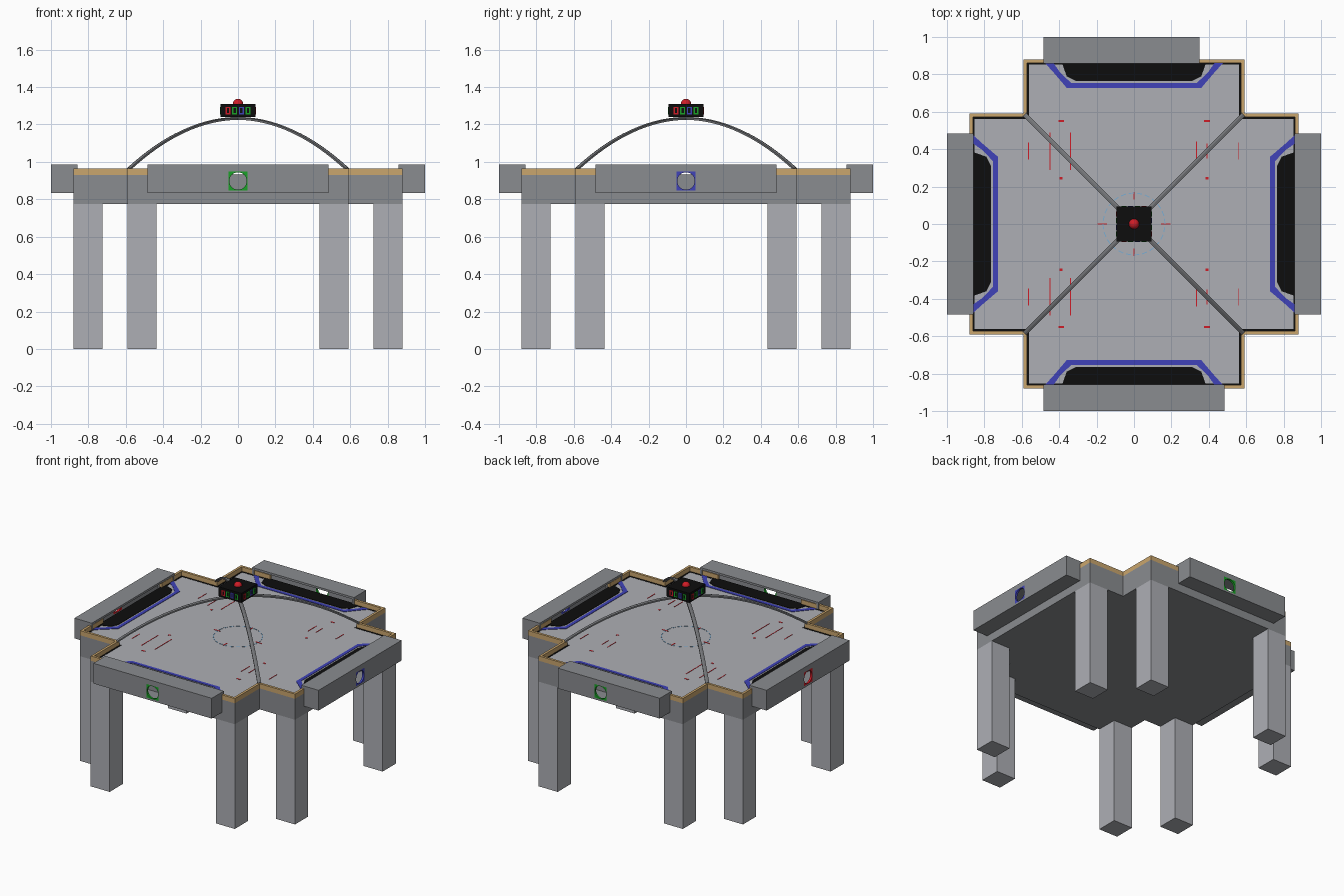
import bpy, bmesh, math
from mathutils import Matrix, Vector

if "Cube" in bpy.data.objects:
    bpy.data.objects.remove(bpy.data.objects["Cube"])


def mat(name, r, g, b):
    m = bpy.data.materials.new(name)
    m.diffuse_color = (r, g, b, 1)
    m.use_nodes = True
    m.node_tree.nodes["Principled BSDF"].inputs["Base Color"].default_value = m.diffuse_color
    return m


BODY = mat("body grey", .255, .265, .28)
LIGHT = mat("light grey", .42, .43, .46)
WOOD = mat("wood", .59, .38, .155)
BLACK = mat("black", .004, .004, .004)
BLUE = mat("blue", .05, .055, .48)
RED = mat("red", .62, .012, .02)
GREEN = mat("green", .01, .36, .02)
STEEL = mat("arch grey", .17, .175, .185)
SKY = mat("pale blue", .2, .42, .65)

W, H, G = .88, .59, .34          # arm reach, arm half width, goal half gap
FLOOR, TOP = .775, .93           # underside and playing surface


def finish(name, bm, *mats):
    bmesh.ops.recalc_face_normals(bm, faces=bm.faces)
    me = bpy.data.meshes.new(name)
    bm.to_mesh(me)
    bm.free()
    for m in mats:
        me.materials.append(m)
    ob = bpy.data.objects.new(name, me)
    bpy.context.collection.objects.link(ob)
    return ob


def box(bm, x0, x1, y0, y1, z0, z1, M=Matrix()):
    mid = Vector(((x0 + x1) / 2, (y0 + y1) / 2, (z0 + z1) / 2))
    S = Matrix.Diagonal((x1 - x0, y1 - y0, z1 - z0, 1))
    bmesh.ops.create_cube(bm, size=1, matrix=M @ Matrix.Translation(mid) @ S)


def prism(bm, pts, z0, z1, M=Matrix()):
    n = len(pts)
    lo = [bm.verts.new(M @ Vector((x, y, z0))) for x, y in pts]
    hi = [bm.verts.new(M @ Vector((x, y, z1))) for x, y in pts]
    bm.faces.new(lo[::-1])
    bm.faces.new(hi)
    for i in range(n):
        j = (i + 1) % n
        bm.faces.new((lo[i], lo[j], hi[j], hi[i]))


def turn(k):
    return Matrix.Rotation(k * math.pi / 2, 4, 'Z')


def plus(inset=0):
    """Plus-shaped outline, five points per arm, starting at the front."""
    w, h = W - inset, H - inset
    arm = [(-h, -w), (-G, -w), (G, -w), (h, -w), (h, -h)]
    return [tuple((turn(k) @ Vector((x, y, 0))).xy) for k in range(4) for x, y in arm]


def border(bm, a, b, z0, z1, gaps):
    for i in range(len(a)):
        if gaps and i % 5 == 1:
            continue
        j = (i + 1) % len(a)
        prism(bm, [a[i], a[j], b[j], b[i]], z0, z1)


# Plus-shaped cabinet with a lighter playing surface
bm = bmesh.new()
prism(bm, plus(), FLOOR, TOP)
table = finish("table_body", bm, BODY, LIGHT)
for p in table.data.polygons:
    p.material_index = 1 if p.normal.z > .9 else 0

# Wooden rim, open at the goals, and dark seam inside it
bm = bmesh.new()
border(bm, plus(), plus(.018), TOP, .965, True)
finish("wooden_rim", bm, WOOD)
bm = bmesh.new()
border(bm, plus(.018), plus(.028), TOP, TOP + .002, False)
finish("surface_seam", bm, BLACK)

# Eight legs
for k in range(4):
    for s, side in ((-1, "left"), (1, "right")):
        bm = bmesh.new()
        x = s * .5125
        box(bm, x - .0775, x + .0775, -W, -W + .155, 0, FLOOR, turn(k))
        finish(f"leg_{k}_{side}", bm, LIGHT)

# Goal housings: shells open towards the table, with a framed round hole
ZC, R = .898, .05
names = ("front", "right", "back", "left")
for k, ring in enumerate((GREEN, BLUE, GREEN, RED)):
    M = turn(k)
    x0, x1 = (-.35 if k == 2 else -.485), .485
    t, yi = .015, -.858
    bm = bmesh.new()
    box(bm, x0, x1, -1, yi, .985 - t, .985, M)
    box(bm, x0, x1, -1, yi, .835, .835 + t / 2, M)
    for a in (x0, x1 - t):
        box(bm, a, a + t, -1, yi, .835, .985, M)
    yo = -1 + t
    box(bm, x0, -R, -1, yo, .835, .985, M)
    box(bm, R, x1, -1, yo, .835, .985, M)
    box(bm, -R, R, -1, yo, .835, ZC - R, M)
    box(bm, -R, R, -1, yo, ZC + R, .985, M)
    finish(names[k] + "_goal_housing", bm, BODY)

    # coloured square frame round the hole
    bm = bmesh.new()
    loops = []
    for y in (-1, yo):
        for square in (True, False):
            loop = []
            for i in range(32):
                c, s = math.cos(i * math.pi / 16), math.sin(i * math.pi / 16)
                r = R / max(abs(c), abs(s)) if square else R * .93
                loop.append(bm.verts.new(M @ Vector((r * c, y, ZC + r * s))))
            loops.append(loop)
    for a, b in ((0, 1), (1, 3), (3, 2), (2, 0)):
        for i in range(32):
            j = (i + 1) % 32
            bm.faces.new((loops[a][i], loops[a][j], loops[b][j], loops[b][i]))
    finish(names[k] + "_goal_frame", bm, ring)

# Painted goal zones
zone = [(-.39, -.875), (-.36, -.79), (-.31, -.765), (.31, -.765), (.36, -.79), (.39, -.875)]
outer = [(-.475, -.86), (-.43, -.81), (-.36, -.728), (.36, -.728), (.43, -.81), (.475, -.86)]
inner = [(-.43, -.86), (-.395, -.81), (-.335, -.753), (.335, -.753), (.395, -.81), (.43, -.86)]
bz, bb = bmesh.new(), bmesh.new()
for k in range(4):
    prism(bz, zone, TOP, TOP + .003, turn(k))
    for i in range(5):
        prism(bb, [outer[i], outer[i + 1], inner[i + 1], inner[i]], TOP, TOP + .003, turn(k))
finish("goal_zones", bz, BLACK)
finish("goal_zone_bands", bb, BLUE)

# Centre circle dashes and small red marks
bm = bmesh.new()
for i in range(0, 48, 2):
    a0, a1 = i * math.pi / 24, (i + 1.3) * math.pi / 24
    prism(bm, [(r * math.cos(a), r * math.sin(a))
               for r, a in ((.163, a0), (.168, a0), (.168, a1), (.163, a1))], TOP, TOP + .002)
finish("centre_circle", bm, SKY)
bm = bmesh.new()


def mark(x, y, w, d):
    box(bm, x - w / 2, x + w / 2, y - d / 2, y + d / 2, TOP, TOP + .002)


for s in (-1, 1):
    mark(s * .17, 0, .05, .008)
    mark(0, s * .15, .008, .04)
    for x in (-.39, .39):
        mark(x, s * .55, .03, .01)
        mark(x, s * .245, .016, .012)
    for x, d in ((-.45, .2), (-.34, .2), (.335, .1), (.39, .08)):
        mark(x, s * .39, .005, d)
    for x in (-.565, .56):
        mark(x, s * .39, .005, .09)
finish("surface_marks", bm, RED)

# Two crossing arches along the diagonals
for n, ang in (("arch_a", 45), ("arch_b", 135)):
    bm = bmesh.new()
    M = Matrix.Rotation(math.radians(ang), 4, 'Z')
    span, prev = .585 * math.sqrt(2), None
    for i in range(33):
        u = -1 + i / 16
        z = 1.232 - .27 * u * u
        sec = [bm.verts.new(M @ Vector((u * span, y, z + dz)))
               for y, dz in ((-.013, -.007), (.013, -.007), (.013, .004), (0, .008), (-.013, .004))]
        if prev:
            for a in range(5):
                b = (a + 1) % 5
                bm.faces.new((prev[a], prev[b], sec[b], sec[a]))
        else:
            bm.faces.new(sec)
        prev = sec
    bm.faces.new(prev)
    finish(n, bm, STEEL)

# Score box with four coloured lamp frames on every side
bm = bmesh.new()
box(bm, -.093, .093, -.093, .093, 1.24, 1.31)
finish("score_box", bm, BLACK)
for i, m in enumerate((RED, GREEN, BLUE, GREEN)):
    bm = bmesh.new()
    x, z, w, h, t = -.054 + .036 * i, 1.274, .013, .02, .007
    for k in range(4):
        for a in (x - w, x + w - t):
            box(bm, a, a + t, -.096, -.092, z - h, z + h, turn(k))
        for b in (z - h, z + h - t):
            box(bm, x - w + t, x + w - t, -.096, -.092, b, b + t, turn(k))
    finish(f"score_lamps_{i + 1}", bm, m)

# Red beacon on top
bm = bmesh.new()
bmesh.ops.create_uvsphere(bm, u_segments=24, v_segments=12, radius=.028,
                          matrix=Matrix.Translation((0, 0, 1.309)))
beacon = finish("beacon", bm, RED)
for p in beacon.data.polygons:
    p.use_smooth = True
